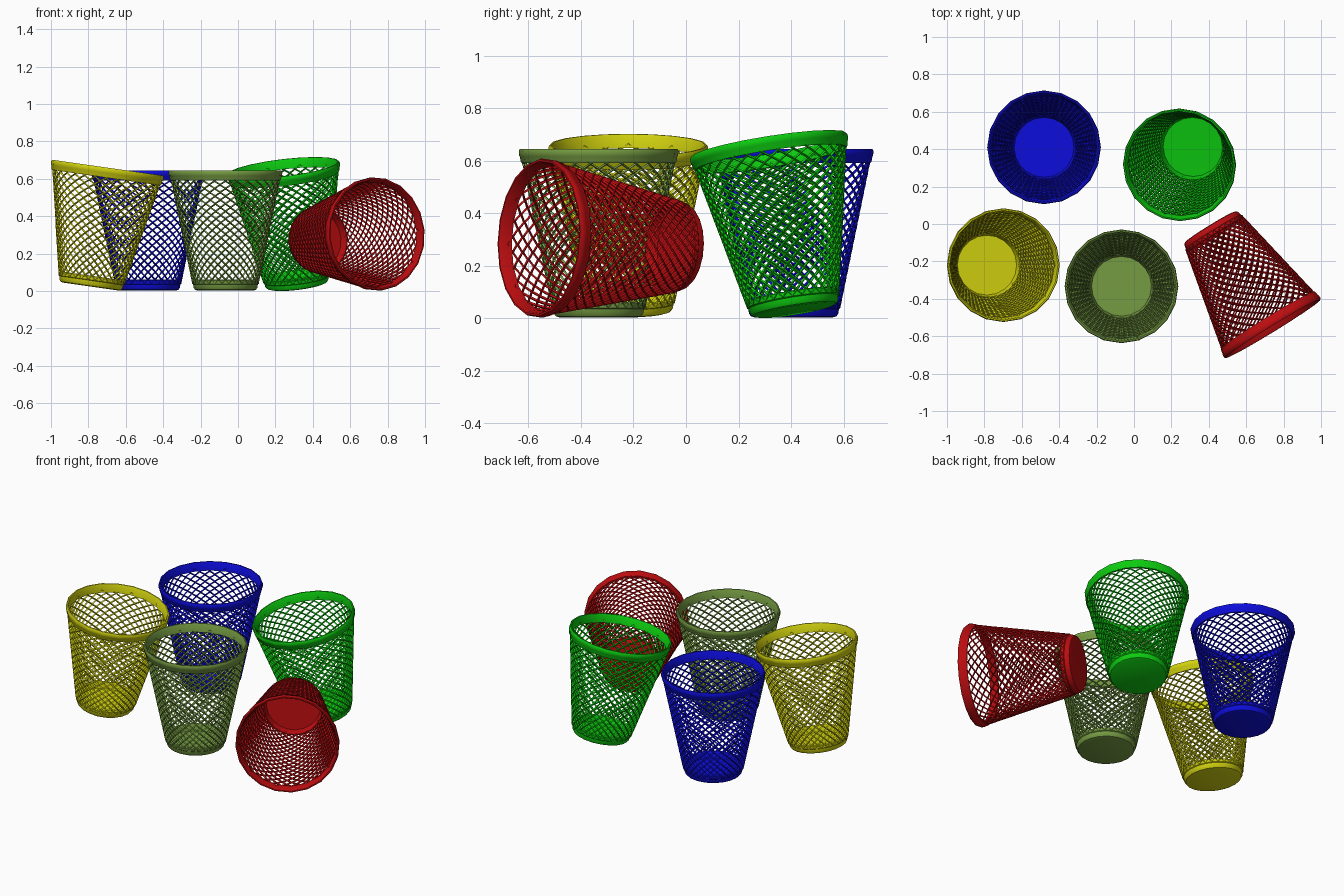
import bpy, bmesh
from math import pi, cos, sin
from mathutils import Vector, Matrix

if "Cube" in bpy.data.objects:
    bpy.data.objects.remove(bpy.data.objects["Cube"])

SIDES = 20         # segments of the rim and base
CELLS = 30         # diamonds around the wall
ROWS = 28          # half-rows of diamonds up the wall
H = 0.642
Z0, Z1, R0, R1 = 0.038, 0.606, 0.172, 0.289


def finish(name, bm, mat, world, smooth=True):
    bmesh.ops.recalc_face_normals(bm, faces=bm.faces)
    me = bpy.data.meshes.new(name)
    bm.to_mesh(me)
    bm.free()
    me.materials.append(mat)
    ob = bpy.data.objects.new(name, me)
    bpy.context.collection.objects.link(ob)
    ob.matrix_world = world
    if smooth:
        bpy.ops.object.select_all(action='DESELECT')
        ob.select_set(True)
        bpy.context.view_layer.objects.active = ob
        bpy.ops.object.shade_smooth_by_angle(angle=0.6)
    return ob


def lathe(profile, closed):
    """Spin an (r, z) profile; r = 0 points become poles."""
    bm = bmesh.new()
    vs = [bm.verts.new((r, 0, z)) for r, z in profile]
    es = [bm.edges.new((a, b)) for a, b in zip(vs, vs[1:])]
    if closed:
        es.append(bm.edges.new((vs[-1], vs[0])))
    bmesh.ops.spin(bm, geom=vs + es, axis=(0, 0, 1), cent=(0, 0, 0),
                   steps=SIDES, angle=2 * pi)
    bmesh.ops.remove_doubles(bm, verts=bm.verts, dist=1e-5)
    return bm


def lattice():
    """Cone wall of diamond faces, turned into strands by a wireframe."""
    bm = bmesh.new()
    rings = []
    for j in range(ROWS + 1):
        t = j / ROWS
        r, z = R0 + (R1 - R0) * t, Z0 + (Z1 - Z0) * t
        angles = [2 * pi * (i + 0.5 * (j % 2)) / CELLS for i in range(CELLS)]
        rings.append([bm.verts.new((r * cos(a), r * sin(a), z)) for a in angles])
    for j in range(1, ROWS):
        for i in range(CELLS):
            left = (i - 1 + j % 2) % CELLS
            right = (left + 1) % CELLS
            bm.faces.new((rings[j - 1][right], rings[j][(i + 1) % CELLS],
                          rings[j + 1][right], rings[j][i]))
    return bm


RIM = [(0.281, 0.590), (0.293, 0.588), (0.297, 0.594), (0.300, 0.612),
       (0.303, 0.616), (0.304, 0.634), (0.300, H), (0.293, H), (0.288, 0.634)]
BASE = [(0, 0), (0.150, 0), (0.163, 0.004), (0.170, 0.014), (0.173, 0.032),
        (0.178, 0.036), (0.180, 0.054), (0.172, 0.058), (0.165, 0.036),
        (0.160, 0.014), (0, 0.012)]


def basket(color, rgb, bottom, axis):
    mat = bpy.data.materials.new(color)
    mat.diffuse_color = (*rgb, 1)
    mat.use_nodes = True
    mat.node_tree.nodes["Principled BSDF"].inputs["Base Color"].default_value = mat.diffuse_color
    turn = Vector((0, 0, 1)).rotation_difference(Vector(axis)).to_matrix().to_4x4()
    world = Matrix.Translation(bottom) @ turn
    finish(color + "_basket_rim", lathe(RIM, True), mat, world)
    finish(color + "_basket_base", lathe(BASE, False), mat, world)
    wall = finish(color + "_basket_lattice", lattice(), mat, world, False)
    wire = wall.modifiers.new("strands", 'WIREFRAME')
    wire.thickness = 0.013
    wire.use_even_offset = False
    wire.use_boundary = True


# two upright baskets, two leaning, one lying on its side
basket("blue", (0.004, 0.004, 0.72), (-0.481, 0.41, 0.003), (0, 0, 1))
basket("olive", (0.18, 0.33, 0.055), (-0.067, -0.333, 0.003), (0, 0, 1))
basket("yellow", (0.64, 0.64, 0.005), (-0.788, -0.22, 0.024), (0.142, 0, 0.99))
basket("green", (0.004, 0.60, 0.005), (0.316, 0.414, 0.029), (-0.115, -0.155, 0.98))
basket("red", (0.50, 0.004, 0.005), (0.407, -0.014, 0.271), (0.522, -0.850, 0.054))
